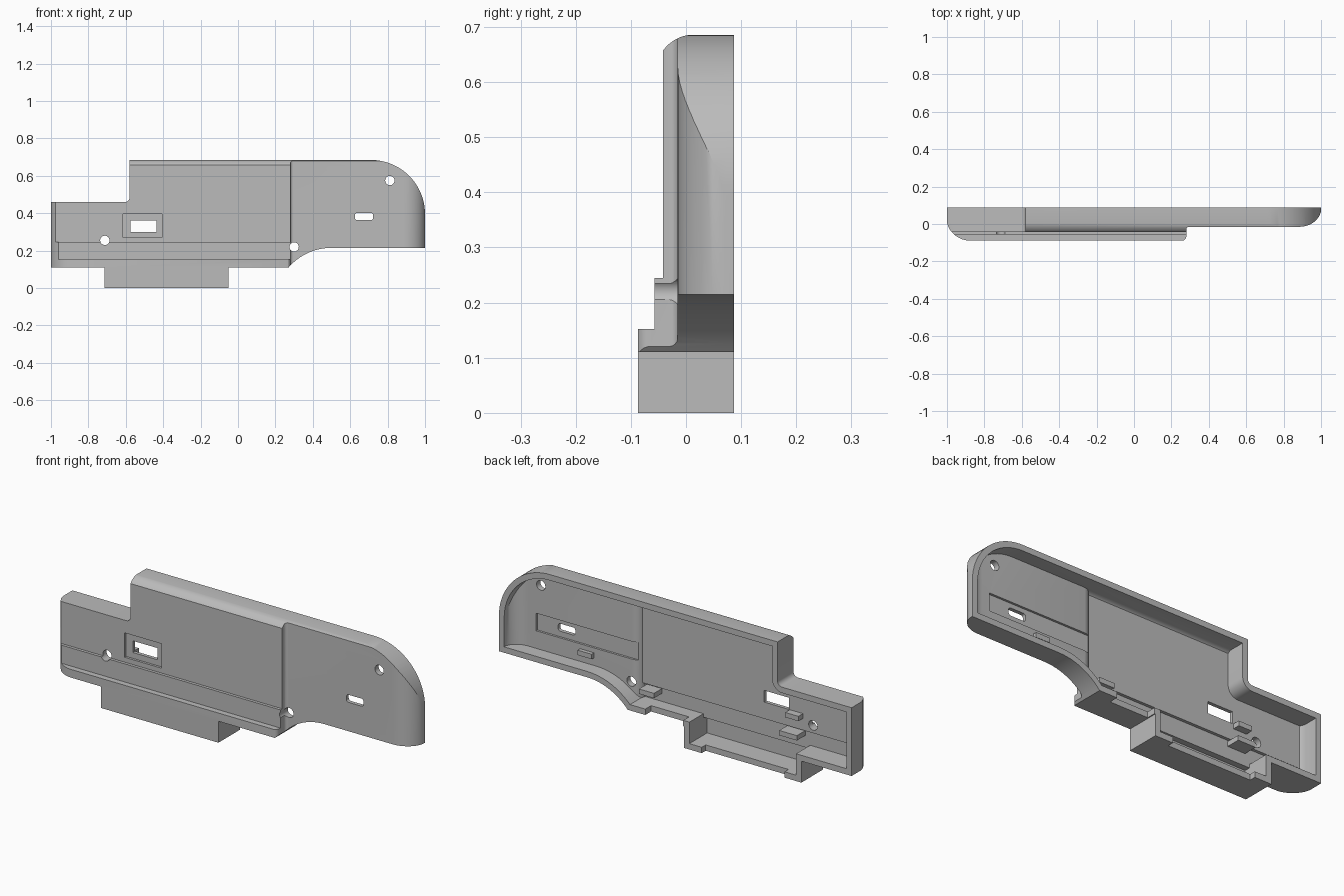
import bpy
import bmesh
from math import cos, sin, pi, asin, acos

if "Cube" in bpy.data.objects:
    bpy.data.objects.remove(bpy.data.objects["Cube"], do_unlink=True)

grey = bpy.data.materials.new("plain grey")
grey.use_nodes = True
grey.diffuse_color = (0.5, 0.5, 0.5, 1)
grey.node_tree.nodes["Principled BSDF"].inputs["Base Color"].default_value = (0.5, 0.5, 0.5, 1)

WALL = 0.03
BACK = 0.087


def arc(cx, cy, rx, ry, a, b, n=12):
    return [(cx + rx * cos(a + (b - a) * i / n), cy + ry * sin(a + (b - a) * i / n))
            for i in range(n + 1)]


def prism(name, pts, axis, lo, hi):
    """Extrude a 2D outline along an axis."""
    place = {"x": lambda p, d: (d, p[0], p[1]),
             "y": lambda p, d: (p[0], d, p[1]),
             "z": lambda p, d: (p[0], p[1], d)}[axis]
    bm = bmesh.new()
    a = [bm.verts.new(place(p, lo)) for p in pts]
    b = [bm.verts.new(place(p, hi)) for p in pts]
    bm.faces.new(a)
    bm.faces.new(b)
    for i in range(len(pts)):
        j = (i + 1) % len(pts)
        bm.faces.new((a[i], a[j], b[j], b[i]))
    bmesh.ops.recalc_face_normals(bm, faces=bm.faces)
    mesh = bpy.data.meshes.new(name)
    bm.to_mesh(mesh)
    bm.free()
    mesh.materials.append(grey)
    ob = bpy.data.objects.new(name, mesh)
    bpy.context.collection.objects.link(ob)
    return ob


def box(name, x0, x1, y0, y1, z0, z1):
    return prism(name, [(x0, z0), (x1, z0), (x1, z1), (x0, z1)], "y", y0, y1)


def combine(target, tool, operation):
    """Apply a boolean and discard the tool."""
    mod = target.modifiers.new("cut", "BOOLEAN")
    mod.operation = operation
    mod.solver = "EXACT"
    mod.object = tool
    bpy.context.view_layer.objects.active = target
    bpy.ops.object.modifier_apply(modifier=mod.name)
    bpy.data.objects.remove(tool, do_unlink=True)


def front_outline(t):
    """Side-on silhouette, inset by t."""
    z0, cz, r = 0.11 + t, -0.089, 0.304 + t
    start = pi - asin((z0 - cz) / r)
    return ([(-1 + t, z0), (-0.715 + t, z0), (-0.715 + t, t), (-0.05 - t, t), (-0.05 - t, z0)]
            + arc(0.5, cz, r, r, start, pi / 2)
            + [(1 - t, 0.215 + t)]
            + arc(0.71, 0.395, 0.29 - t, 0.29 - t, 0, pi / 2, 24)
            + [(-0.58 + t, 0.685 - t)]
            + arc(-0.605, 0.485, 0.025 + t, 0.025 + t, 0, -pi / 2, 8)
            + [(-1 + t, 0.46 - t)])


def plan_outline(t):
    """Plan with rounded ends and the step between thick and thin halves."""
    r = max(0.025 - t, 0.002)
    return ([(-1.002 + t, 0.2)]
            + arc(-0.87, 0.03, 0.132 - t, 0.12 - t, pi, 1.5 * pi)
            + arc(0.28 - t - r, -0.09 + t + r, r, r, -pi / 2, 0, 6)
            + arc(0.295, -0.03, 0.015 + t, 0.015 + t, pi, pi / 2, 6)
            + arc(0.885, BACK, 0.117 - t, 0.102 - t, -pi / 2, 0)
            + [(1.002 - t, 0.2)])


def section_outline(t):
    """Cross-section with two ledges and a rounded top."""
    r = 0.07 - t
    return ([(0.2, -0.05), (-0.087 + t, -0.05), (-0.087 + t, 0.152 - t), (-0.057 + t, 0.152 - t),
             (-0.057 + t, 0.245 - t), (-0.042 + t, 0.245 - t)]
            + arc(0.015, 0.616, r, r, acos(-(0.057 - t) / r), pi / 2, 8)
            + [(0.2, 0.686 - t)])


def solid(name, t, back):
    body = prism(name, front_outline(t), "y", -0.15, back)
    combine(body, prism("plan", plan_outline(t), "z", -0.3, 1), "INTERSECT")
    combine(body, prism("section", section_outline(t), "x", -1.2, 1.2), "INTERSECT")
    return body


# Hollow shell, open at the back
shell = solid("shell_half", 0, BACK)
combine(shell, solid("cavity", WALL, 0.15), "DIFFERENCE")

# Window with shallow frame, inner groove, lip notches
for cut in (("frame", -0.615, -0.405, -0.1, -0.03, 0.27, 0.395),
            ("window", -0.575, -0.435, -0.2, 0.05, 0.3, 0.36),
            ("groove", 0.24, 0.84, 0.004, 0.04, 0.335, 0.425),
            ("box_notch", -0.62, -0.15, 0.055, 0.2, -0.02, 0.05),
            ("lip_notch", -0.045, 0.17, 0.04, 0.2, 0.09, 0.16)):
    combine(shell, box(*cut), "DIFFERENCE")

# Rounded slot
r = 0.012
slot = (arc(0.71, 0.39, r, r, 0, pi / 2, 5) + arc(0.637, 0.39, r, r, pi / 2, pi, 5)
        + arc(0.637, 0.375, r, r, pi, 1.5 * pi, 5) + arc(0.71, 0.375, r, r, 1.5 * pi, 2 * pi, 5))
combine(shell, prism("slot", slot, "y", -0.2, 0.06), "DIFFERENCE")

# Screw holes
for x, z in ((-0.712, 0.255), (0.3, 0.22), (0.812, 0.575)):
    hole = arc(x, z, 0.025, 0.025, 0, 2 * pi, 24)[:-1]
    combine(shell, prism("hole", hole, "y", -0.2, 0.06), "DIFFERENCE")

bpy.ops.object.select_all(action="DESELECT")
shell.select_set(True)
bpy.context.view_layer.objects.active = shell
bpy.ops.object.shade_smooth_by_angle(angle=0.5)

# Locating pegs inside
box("lower_left_peg", 0.15, 0.235, -0.02, 0.045, 0.185, 0.21)
box("lower_right_peg", -0.66, -0.56, -0.035, 0.045, 0.185, 0.21)
box("upper_right_peg", -0.655, -0.58, -0.02, 0.025, 0.275, 0.3)
box("thin_side_peg", 0.51, 0.59, 0.01, 0.035, 0.285, 0.31)
